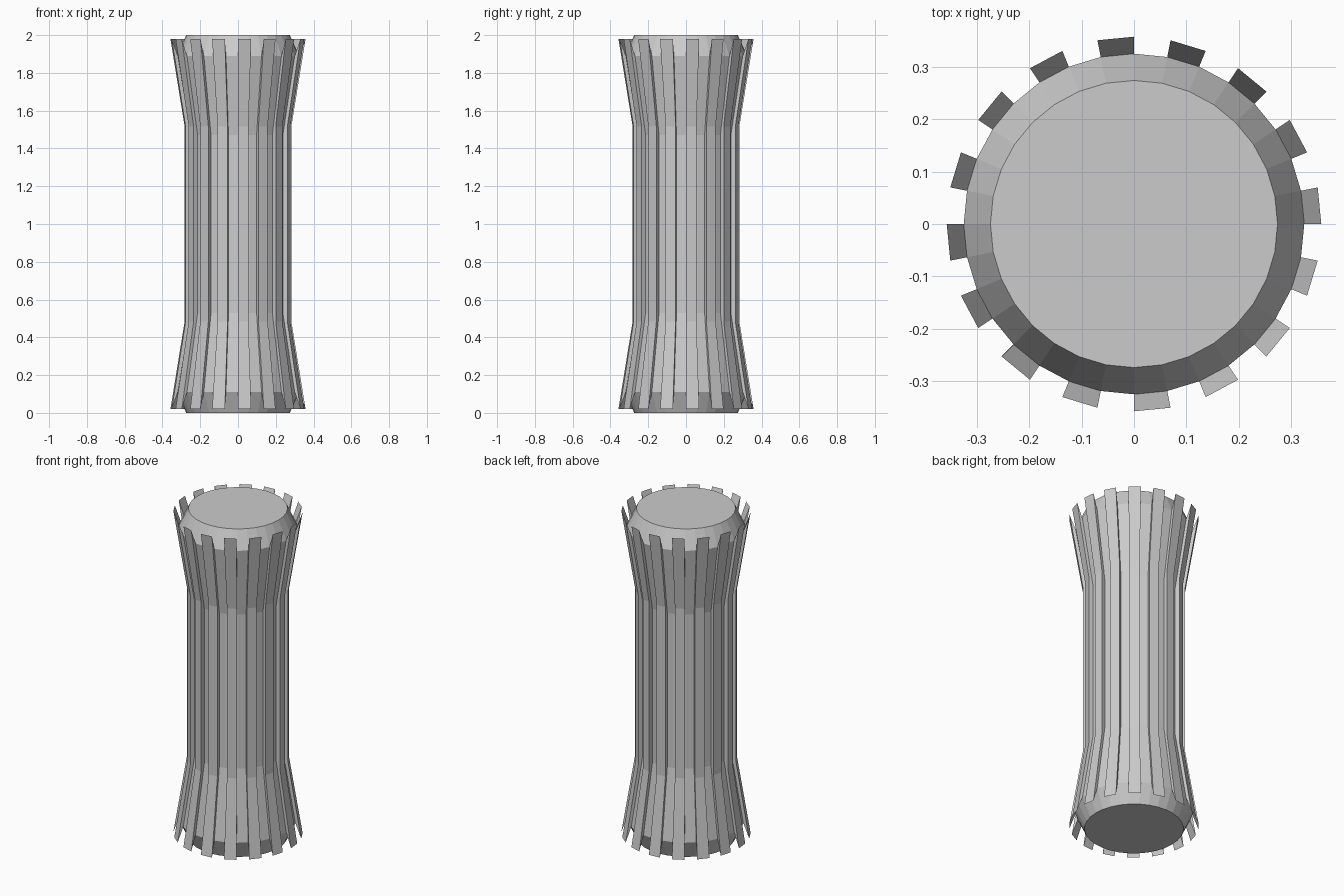
import bpy, bmesh
from math import sin, cos, pi

if "Cube" in bpy.data.objects:
    bpy.data.objects.remove(bpy.data.objects["Cube"])

SIDES = 32
RIB_SCALE = 1.1
# (radius, height) rings from bottom to top
PROFILE = [(0.274, 0.0), (0.325, 0.11), (0.257, 0.53),
           (0.257, 1.47), (0.325, 1.89), (0.274, 2.0)]

bm = bmesh.new()

# Flared column body
rings = [[bm.verts.new((r * cos(2 * pi * i / SIDES), r * sin(2 * pi * i / SIDES), z - 1))
          for i in range(SIDES)] for r, z in PROFILE]
rib_faces = []
for k in range(len(rings) - 1):
    for i in range(SIDES):
        j = (i + 1) % SIDES
        f = bm.faces.new((rings[k][i], rings[k][j], rings[k + 1][j], rings[k + 1][i]))
        if 1 <= k <= 3 and i % 2 == 0:
            rib_faces.append(f)
bm.faces.new(rings[0][::-1])
bm.faces.new(rings[-1])

# Raised ribs: every other strip extruded and scaled out from the centre
out = bmesh.ops.extrude_face_region(bm, geom=rib_faces)
for v in out["geom"]:
    if isinstance(v, bmesh.types.BMVert):
        v.co *= RIB_SCALE
old = [f for f in rib_faces if f.is_valid]
new = {g for g in out["geom"] if isinstance(g, bmesh.types.BMFace)}
bmesh.ops.delete(bm, geom=[f for f in old if f not in new], context='FACES')

# Stand the column on the ground
for v in bm.verts:
    v.co.z += 1
bmesh.ops.recalc_face_normals(bm, faces=bm.faces)

mesh = bpy.data.meshes.new("fluted_column")
bm.to_mesh(mesh)
bm.free()
bpy.context.collection.objects.link(bpy.data.objects.new("fluted_column", mesh))
